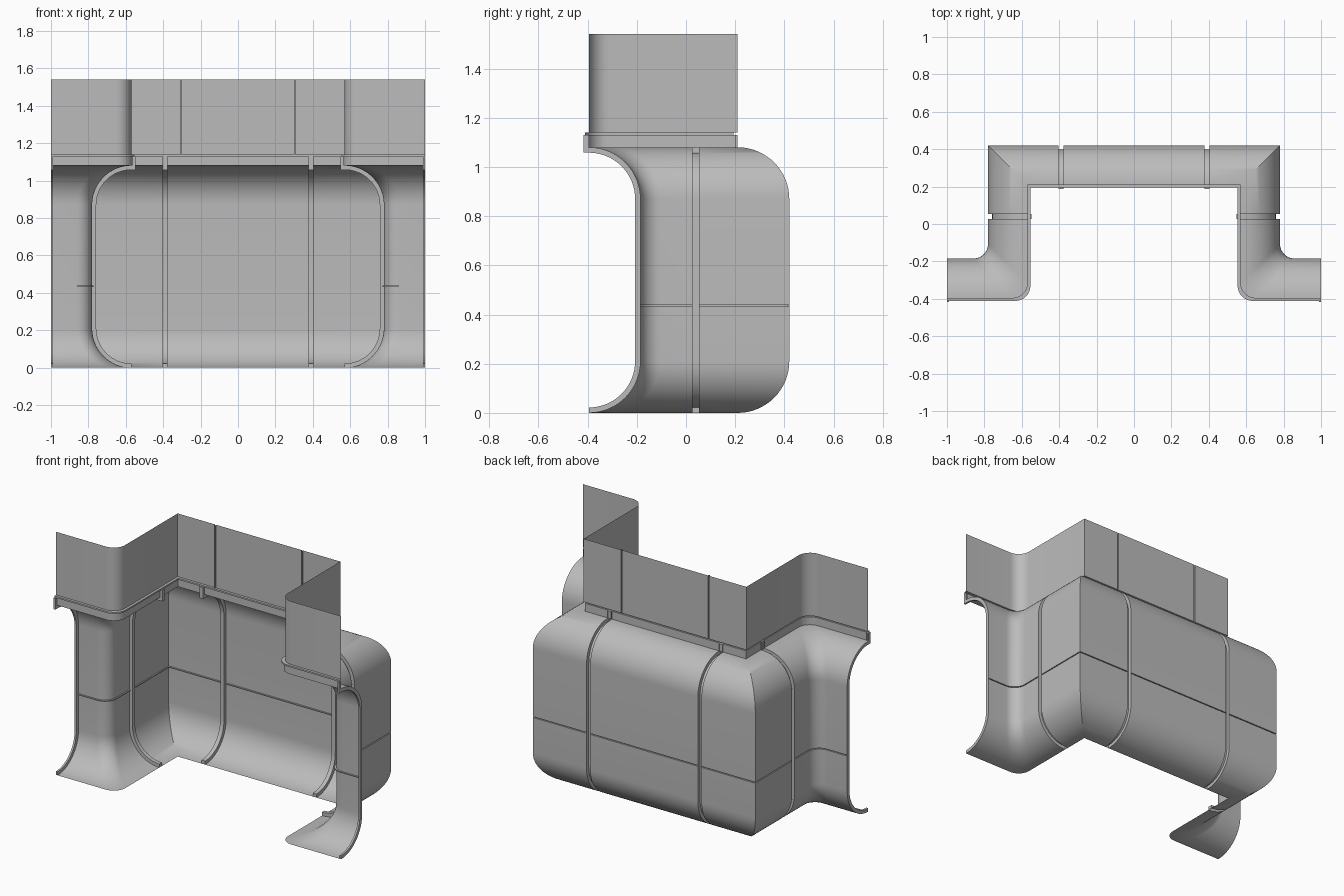
import bpy, math

if "Cube" in bpy.data.objects:
    bpy.data.objects.remove(bpy.data.objects["Cube"])

grey = bpy.data.materials.new("plain_grey")
grey.diffuse_color = (0.5, 0.5, 0.5, 1)
grey.use_nodes = True
grey.node_tree.nodes["Principled BSDF"].inputs["Base Color"].default_value = grey.diffuse_color

X, FRONT, BACK, R = -0.57, -0.395, 0.21, 0.08   # plan of the wall foot (left half)
D, TOP = 0.21, 1.08                              # bulge depth, top of the bulge


# Plan stations: each gives (x, y) for a bulge offset d
def front(x):
    return lambda d: (x, FRONT + d)

def fillet(a):
    return lambda d: (X - d - R + R * math.cos(a), FRONT + d + R + R * math.sin(a))

def side(y):
    return lambda d: (X - d, y)

def back(x, recess=0):
    return lambda d: (x, BACK + d - recess)

def corner(d):
    return (X - d, BACK + d)

BEND = [fillet(math.radians(-90 + 90 * i / 10)) for i in range(11)]


# Bulging C profile as (d, z), moved inward by t
def bulge(t=0, seam=True):
    r, n = D - t, 16
    pts = [(r * math.sin(math.pi / 2 * i / n), D - r * math.cos(math.pi / 2 * i / n)) for i in range(n + 1)]
    if seam:
        pts += [(r, 0.432), (r - 0.008, 0.432), (r - 0.008, 0.438), (r, 0.438)]
    pts += [(r * math.cos(math.pi / 2 * i / n), TOP - D + r * math.sin(math.pi / 2 * i / n)) for i in range(n + 1)]
    return pts


def build(name, verts, faces):
    me = bpy.data.meshes.new(name)
    me.from_pydata(verts, [], faces)
    me.materials.append(grey)
    ob = bpy.data.objects.new(name, me)
    bpy.context.collection.objects.link(ob)
    bpy.ops.object.select_all(action='DESELECT')
    ob.select_set(True)
    bpy.context.view_layer.objects.active = ob
    bpy.ops.object.shade_smooth_by_angle(angle=math.radians(30))
    m = ob.modifiers.new("mirror", 'MIRROR')
    m.use_axis[0] = True
    return ob


def grid_faces(rows, cols):
    return [(i * cols + j, i * cols + j + 1, (i + 1) * cols + j + 1, (i + 1) * cols + j)
            for i in range(rows - 1) for j in range(cols - 1)]


def sweep(name, profile, stations):
    verts = [(*s(d), z) for d, z in profile for s in stations]
    return build(name, verts, grid_faces(len(profile), len(stations)))


# Rib: U-shaped channel running up the profile, raised on the inner side
def rib(name, place, a, b):
    outer = bulge(0, False) + [(0, TOP), (0, 1.13)]
    inner = bulge(0.022, False) + [(-0.022, TOP - 0.022), (-0.022, 1.13)]
    verts = []
    for (d0, z0), (d1, z1) in zip(outer, inner):
        verts += [(*place(a)(d0), z0), (*place(a)(d1), z1),
                  (*place(b)(d1), z1), (*place(b)(d0), z0)]
    n = len(outer)
    faces = grid_faces(n, 4) + [(0, 3, 2, 1), (4 * n - 4, 4 * n - 3, 4 * n - 2, 4 * n - 1)]
    return build(name, verts, faces)


# Bulging wall panels between the ribs
panels = {
    "front_panel": [front(-1)] + BEND + [side(0.027)],
    "corner_panel": [side(0.053), corner, back(-0.403)],
    "middle_panel": [back(-0.377), back(0)],
}
for name, st in panels.items():
    sweep(name, bulge(), st)

# Ribs at the panel joints and at the open ends
rib("side_rib", side, 0.027, 0.053)
rib("back_rib", back, -0.403, -0.377)
rib("end_rib", front, -1, -0.988)

# Narrow band with a thin ledge above the bulge
whole = [front(-1)] + BEND + [corner, back(0)]
sweep("lower_band", [(0, TOP), (-0.006, TOP), (-0.006, 1.13), (-0.016, 1.13), (-0.016, 1.14), (0, 1.14)], whole)

# Upper wall with a fine vertical groove
groove = [back(-0.308), back(-0.308, 0.01), back(-0.300, 0.01), back(-0.300)]
sweep("upper_wall", [(0, 1.14), (0, 1.54)], [front(-1)] + BEND + [corner] + groove + [back(0)])
